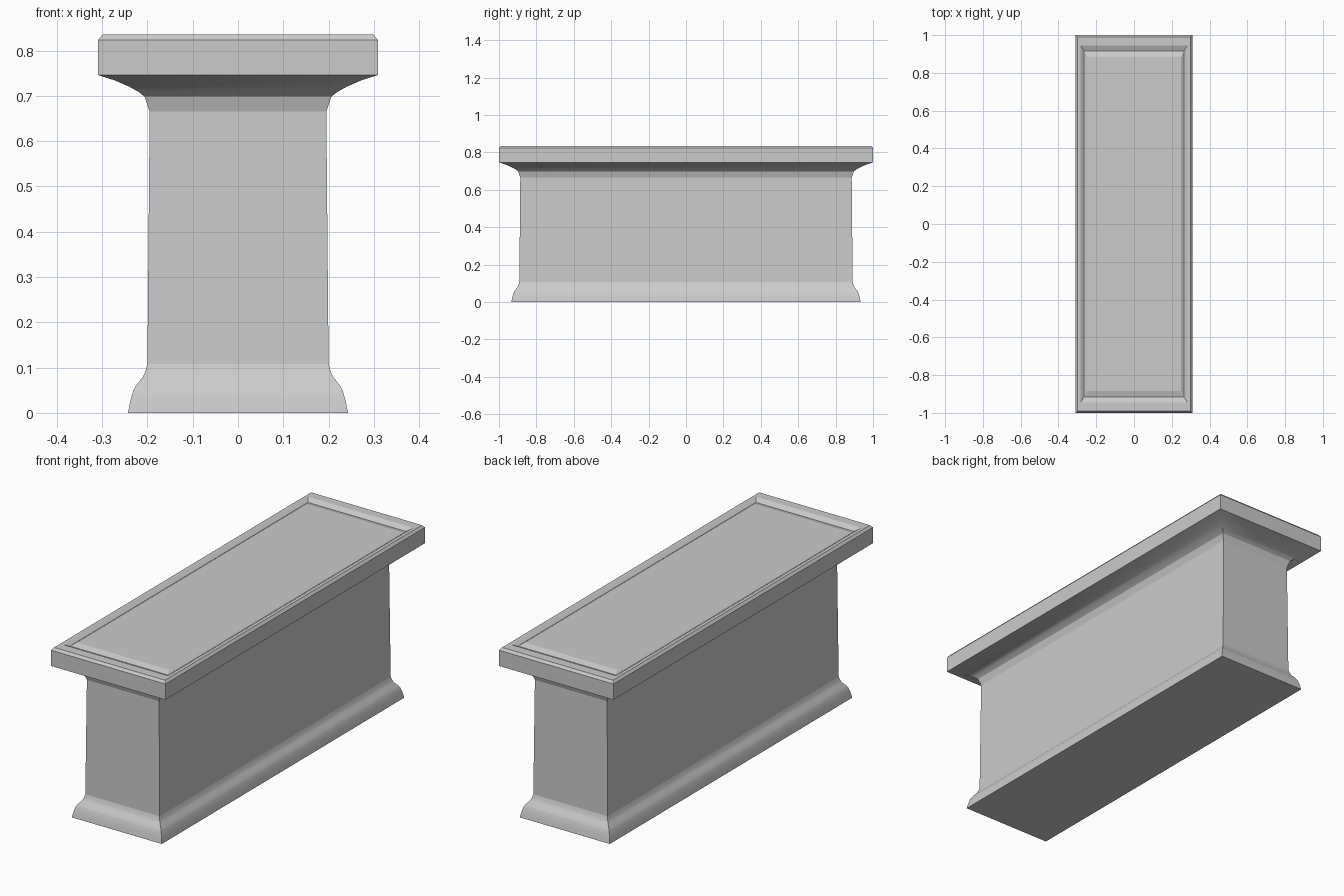
import bpy
import bmesh
import math

if "Cube" in bpy.data.objects:
    bpy.data.objects.remove(bpy.data.objects["Cube"], do_unlink=True)

stone = bpy.data.materials.new("grey_stone")
stone.use_nodes = True
GREY = (0.6, 0.6, 0.6, 1.0)
stone.diffuse_color = GREY
stone.node_tree.nodes["Principled BSDF"].inputs["Base Color"].default_value = GREY

EXTRA = 0.691  # how much longer the half length is than the half width


def even(profile):
    """Turn (half width, height) points into (half width, half length, height)."""
    return [(x, x + EXTRA, z) for x, z in profile]


def moulding(name, rings, cap_bottom=False, cap_top=False, smooth=False):
    """Stack rectangular rings with mitred corners into one part."""
    bm = bmesh.new()
    loops = [[bm.verts.new((sx * x, sy * y, z))
              for sx, sy in ((-1, -1), (1, -1), (1, 1), (-1, 1))]
             for x, y, z in rings]
    for low, high in zip(loops, loops[1:]):
        for i in range(4):
            j = (i + 1) % 4
            bm.faces.new((low[i], low[j], high[j], high[i]))
    if cap_bottom:
        bm.faces.new(loops[0][::-1])
    if cap_top:
        bm.faces.new(loops[-1])
    mesh = bpy.data.meshes.new(name)
    bm.to_mesh(mesh)
    bm.free()
    mesh.materials.append(stone)
    obj = bpy.data.objects.new(name, mesh)
    bpy.context.collection.objects.link(obj)
    if smooth:
        bpy.ops.object.select_all(action="DESELECT")
        obj.select_set(True)
        bpy.context.view_layer.objects.active = obj
        bpy.ops.object.shade_smooth_by_angle(angle=math.radians(35))
    return obj


# Flared foot
moulding("base_moulding", even([
    (0.243, 0), (0.238, 0.025), (0.231, 0.05), (0.224, 0.062),
    (0.211, 0.078), (0.205, 0.09), (0.2, 0.108)]),
    cap_bottom=True, smooth=True)

# Slightly tapering body and its narrow neck
moulding("body", even([(0.2, 0.108), (0.195, 0.665)]))
moulding("neck", even([(0.195, 0.665), (0.206, 0.698)]))

# Concave cornice under the slab
moulding("cornice", even([
    (0.206, 0.698), (0.22, 0.709), (0.24, 0.72),
    (0.272, 0.734), (0.309, 0.746)]), smooth=True)

# Slab with chamfered rim and a shallow groove around the top panel
moulding("top_slab", even([(0.309, 0.746), (0.309, 0.823), (0.299, 0.835)]) + [
    (0.283, 0.945, 0.835), (0.265, 0.917, 0.823), (0.25, 0.885, 0.832)],
    cap_top=True)
